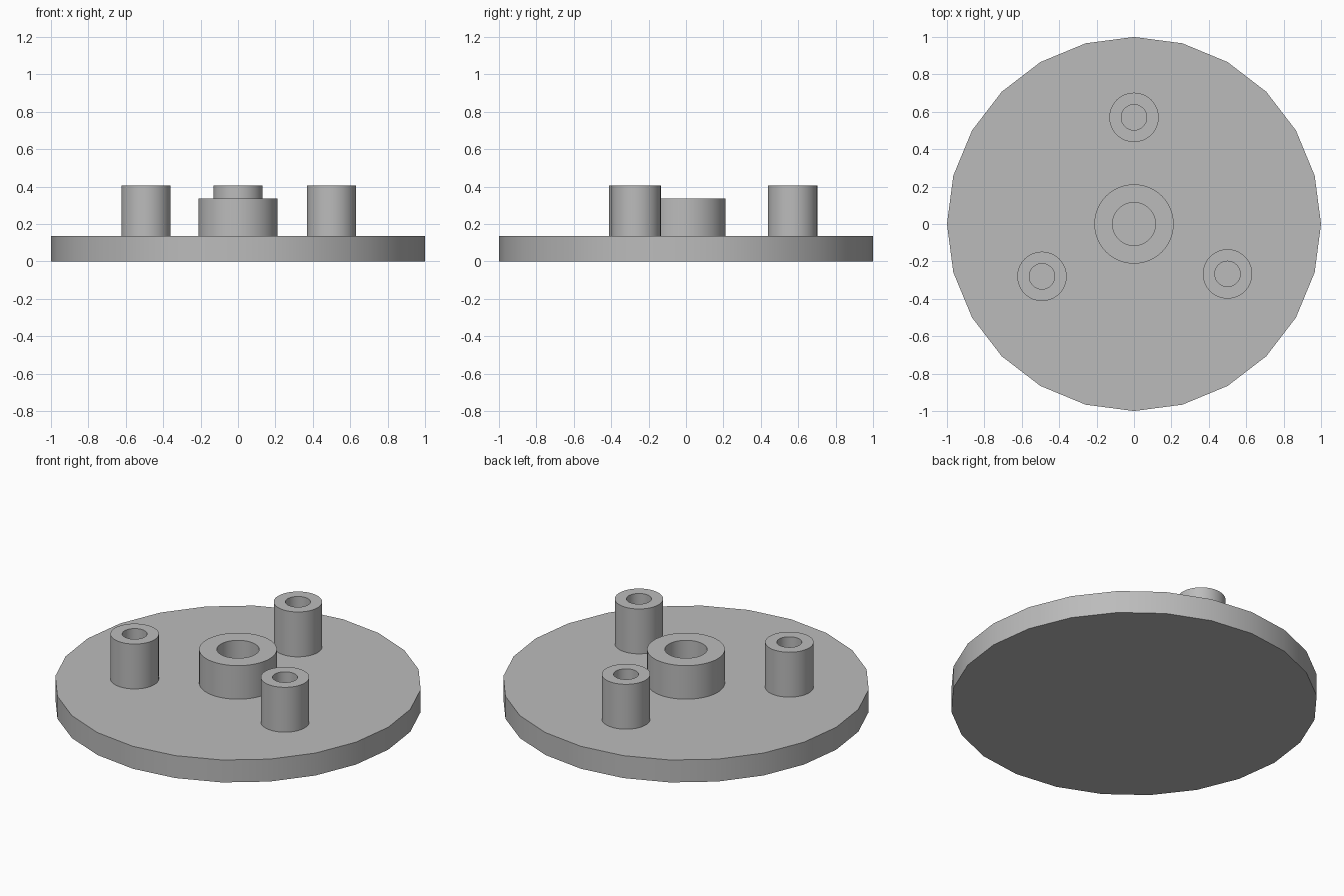
import bpy, bmesh, math

cube = bpy.data.objects.get("Cube")
if cube:
    bpy.data.objects.remove(cube, do_unlink=True)

grey = bpy.data.materials.new("plain grey")
grey.use_nodes = True
colour = (0.5, 0.5, 0.5, 1)
grey.diffuse_color = colour
grey.node_tree.nodes["Principled BSDF"].inputs["Base Color"].default_value = colour

DISC_TOP = 0.135


def lathe(name, profile, sides, location=(0, 0), closed=False):
    """Turn a (radius, height) profile around the vertical axis."""
    bm = bmesh.new()
    rings = []
    for r, z in profile:
        rings.append([bm.verts.new((r * math.cos(a), r * math.sin(a), z))
                      for a in (math.tau * i / sides for i in range(sides))])
    pairs = list(zip(rings, rings[1:]))
    if closed:
        pairs.append((rings[-1], rings[0]))
    else:
        bm.faces.new(rings[0])
        bm.faces.new(rings[-1])
    for low, high in pairs:
        for i in range(sides):
            j = (i + 1) % sides
            bm.faces.new((low[i], low[j], high[j], high[i]))
    bmesh.ops.recalc_face_normals(bm, faces=bm.faces)
    mesh = bpy.data.meshes.new(name)
    bm.to_mesh(mesh)
    bm.free()
    mesh.materials.append(grey)
    obj = bpy.data.objects.new(name, mesh)
    obj.location = (*location, 0)
    bpy.context.collection.objects.link(obj)
    bpy.ops.object.select_all(action="DESELECT")
    obj.select_set(True)
    bpy.context.view_layer.objects.active = obj
    bpy.ops.object.shade_smooth_by_angle(angle=math.radians(30))
    return obj


def tube(name, outer, inner, top, location=(0, 0)):
    """Hollow upright standing on the disc."""
    profile = [(outer, DISC_TOP), (outer, top), (inner, top), (inner, DISC_TOP)]
    return lathe(name, profile, 64, location, closed=True)


# Base plate
lathe("base_disc", [(1, 0), (1, DISC_TOP)], 24)

# Central hub and the three posts around it
tube("center_hub", 0.212, 0.115, 0.337)
posts = {"back_post": (0, 0.57), "right_post": (-0.492, -0.28), "left_post": (0.5, -0.267)}
for name, spot in posts.items():
    tube(name, 0.132, 0.068, 0.405, spot)
